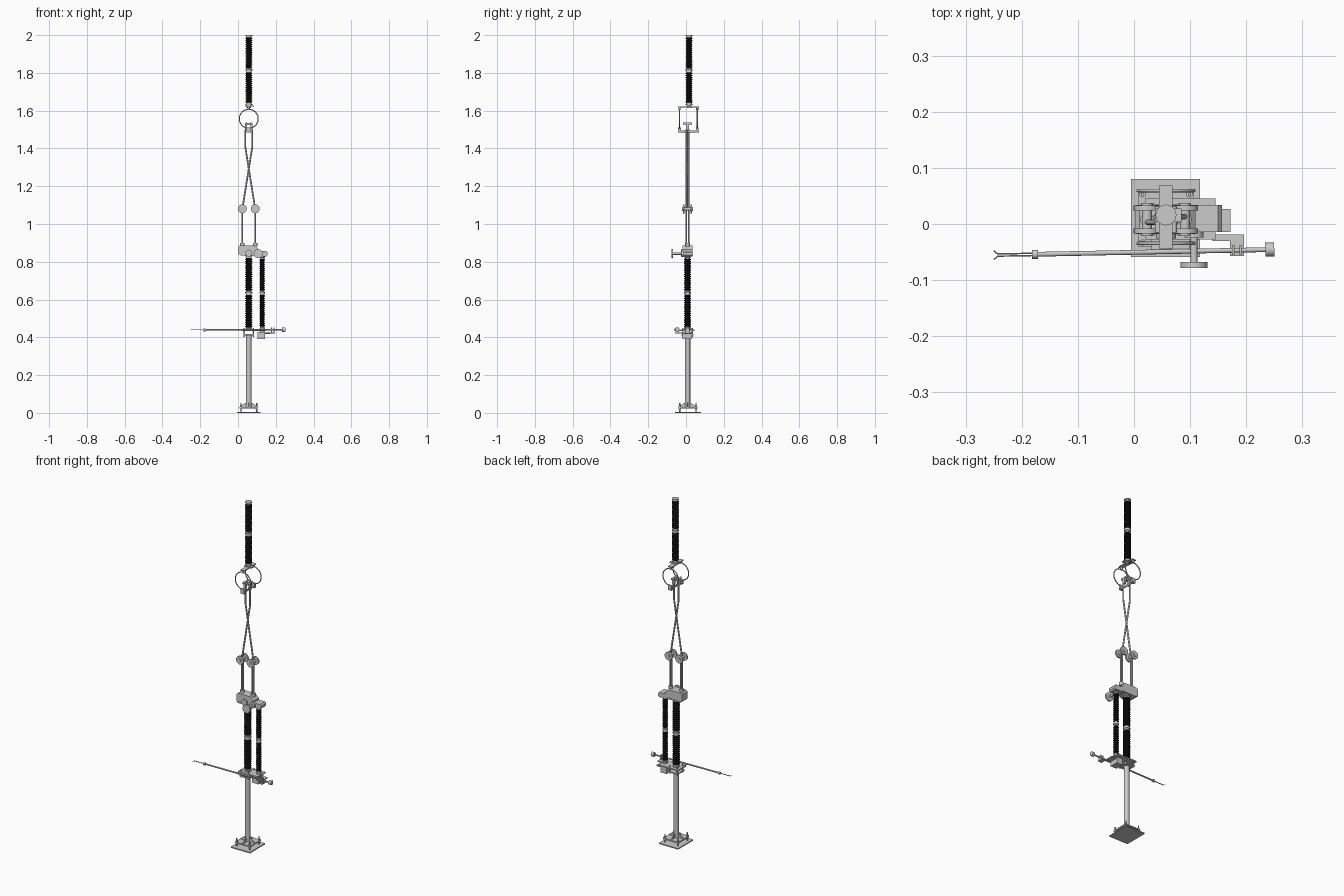
import bpy, bmesh, math
from mathutils import Vector

if "Cube" in bpy.data.objects:
    bpy.data.objects.remove(bpy.data.objects["Cube"])

CX, CY = 0.057, 0.008          # main axis of the switch
black = bpy.data.materials.new("insulator_black")
black.diffuse_color = (0.01, 0.01, 0.012, 1)
black.use_nodes = True
black.node_tree.nodes["Principled BSDF"].inputs["Base Color"].default_value = black.diffuse_color


def finish(name, bm, smooth=False, mat=None):
    bmesh.ops.recalc_face_normals(bm, faces=bm.faces)
    me = bpy.data.meshes.new(name)
    bm.to_mesh(me)
    bm.free()
    ob = bpy.data.objects.new(name, me)
    bpy.context.collection.objects.link(ob)
    if mat:
        me.materials.append(mat)
    if smooth:
        bpy.ops.object.select_all(action='DESELECT')
        ob.select_set(True)
        bpy.context.view_layer.objects.active = ob
        bpy.ops.object.shade_smooth_by_angle(angle=math.radians(35))
    return ob


def box(name, x0, x1, y0, y1, z0, z1):
    return prism(name, [(x0, z0), (x1, z0), (x1, z1), (x0, z1)], y0, y1)


def prism(name, pts, y0, y1):
    """Extrude an x-z outline along y."""
    bm = bmesh.new()
    f = bm.faces.new([bm.verts.new((x, y0, z)) for x, z in pts])
    ext = bmesh.ops.extrude_face_region(bm, geom=[f])
    vs = [g for g in ext['geom'] if isinstance(g, bmesh.types.BMVert)]
    bmesh.ops.translate(bm, vec=(0, y1 - y0, 0), verts=vs)
    return finish(name, bm)


def rod(name, a, b, r, r2=None, seg=16):
    a, b = Vector(a), Vector(b)
    bm = bmesh.new()
    bmesh.ops.create_cone(bm, cap_ends=True, segments=seg, radius1=r,
                          radius2=r if r2 is None else r2, depth=(b - a).length)
    q = (b - a).to_track_quat('Z', 'Y')
    for v in bm.verts:
        v.co = q @ v.co + (a + b) / 2
    return finish(name, bm, seg > 8)


def lathe(name, x, y, prof, seg=24, mat=None):
    bm = bmesh.new()
    vs = [bm.verts.new((r, 0, z)) for r, z in prof]
    es = [bm.edges.new(p) for p in zip(vs, vs[1:])]
    bmesh.ops.spin(bm, geom=vs + es, cent=(0, 0, 0), axis=(0, 0, 1),
                   angle=2 * math.pi, steps=seg, use_duplicate=False)
    bmesh.ops.remove_doubles(bm, verts=bm.verts, dist=1e-5)
    bmesh.ops.translate(bm, vec=(x, y, 0), verts=bm.verts)
    return finish(name, bm, True, mat)


def pipe(name, pts, r, cyclic=False):
    cu = bpy.data.curves.new(name, 'CURVE')
    cu.dimensions = '3D'
    cu.bevel_depth, cu.bevel_resolution, cu.use_fill_caps = r, 3, True
    sp = cu.splines.new('POLY')
    sp.points.add(len(pts) - 1)
    for p, c in zip(sp.points, pts):
        p.co = (*c, 1)
    sp.use_cyclic_u = cyclic
    ob = bpy.data.objects.new(name, cu)
    bpy.context.collection.objects.link(ob)
    return ob


def insulator(name, x, y, z0, z1, r):
    """Two ribbed sections with metal flanges at the ends and the middle."""
    zm, cap = (z0 + z1) / 2, 0.012
    for a, b in ((z0 + cap, zm - cap), (zm + cap, z1 - cap)):
        n = 15
        p = (b - a) / n
        prof = [(0, a)]
        for i in range(n):
            z = a + i * p
            prof += [(r * .72, z), (r, z + p * .3), (r, z + p * .5), (r * .72, z + p * .85)]
        lathe(name + "_sheds", x, y, prof + [(r * .72, b), (0, b)], mat=black)
    for z, h in ((z0, cap), (zm - cap, cap), (zm, cap), (z1 - cap, cap)):
        up = z in (z0, zm)
        k = r * 1.0
        ring = [(0, 0), (k, 0), (k, .004), (r * .8, .005), (r * .8, h), (0, h)]
        if up:
            prof = [(q, z + t) for q, t in ring]
        else:
            prof = [(q, z + h - t) for q, t in ring]
        lathe(name + "_flange", x, y, prof)


# foundation plate, anchor studs and column foot
BY = 0.01
box("base_plate", -0.005, 0.118, -0.059, 0.08, 0, 0.006)
box("column_foot", 0.008, 0.106, BY - 0.05, BY + 0.05, 0.024, 0.031)
for sx in (-1, 1):
    for sy in (-1, 1):
        x, y = CX + sx * 0.042, BY + sy * 0.043
        rod("anchor_stud", (x, y, 0.004), (x, y, 0.052), 0.003, seg=12)
        for z in (0.017, 0.031):
            rod("anchor_nut", (x, y, z), (x, y, z + 0.007), 0.006, seg=6)
# column with gussets
rod("column", (CX, CY, 0.03), (CX, CY, 0.415), 0.0145, seg=32)
for s in (-1, 1):
    prism("gusset_x", [(CX + s * .012, .03), (CX + s * .045, .03), (CX + s * .045, .035),
                       (CX + s * .012, .056)], CY - .002, CY + .002)
    g = prism("gusset_y", [(.012, .03), (.045, .03), (.045, .035), (.012, .056)], -.002, .002)
    g.rotation_euler.z = s * math.pi / 2
    g.location = (CX, CY, 0)

# column head with bolted carrier plate
box("column_head", 0.026, 0.086, -0.024, 0.04, 0.41, 0.417)
box("carrier_plate", 0.02, 0.145, -0.028, 0.045, 0.434, 0.441)
for sx in (-1, 1):
    for sy in (-1, 1):
        x, y = CX + sx * .024, CY + sy * .025
        rod("head_bolt", (x, y, .403), (x, y, .449), .0028, seg=10)
        for z in (.404, .417, .428, .441):
            rod("head_nut", (x, y, z), (x, y, z + .006), .005, seg=6)
box("drive_box", 0.103, 0.143, -0.018, 0.032, 0.392, 0.428)
rod("drive_neck", (.128, CY, .425), (.128, CY, .448), .012)
box("drive_lug", 0.143, 0.172, -0.014, 0.027, 0.418, 0.424)

# insulators
insulator("main_insulator", CX, CY, 0.441, 0.832, 0.0195)
insulator("drive_insulator", 0.128, CY, 0.446, 0.828, 0.0145)
insulator("top_insulator", CX, 0.016, 1.63, 2.0, 0.0185)

# earthing blade along the front
def blade(x):
    return Vector((x, -0.0505 + x * 0.02, 0.44))
rod("earth_blade", blade(-0.175), blade(0.24), 0.0042)
rod("blade_clamp", blade(-0.182), blade(-0.171), 0.008)
rod("blade_weight", blade(0.234), blade(0.25), 0.0125, seg=20)
for s in (-1, 1):
    o = Vector((0, s * .002, 0))
    pipe("blade_finger", [blade(-.18) + o, blade(-.243) + o, blade(-.25) + o * 4], 0.0013)
box("blade_bracket_plate", 0.14, 0.196, -0.03, -0.019, 0.419, 0.425)
box("blade_bracket_foot", 0.171, 0.196, -0.057, -0.019, 0.419, 0.425)
for x in (.175, .188):
    box("blade_bracket_cheek", x, x + .004, -0.055, -0.037, 0.424, 0.452)
box("blade_support", 0.03, 0.1, -0.05, -0.026, 0.434, 0.438)

# upper gearbox with hand wheel style contact
prism("gear_housing", [(.003, .838), (.003, .88), (.01, .887), (.088, .887), (.11, .866),
                       (.11, .838)], -.018, .034)
box("housing_flange", 0.012, 0.102, -0.02, 0.036, 0.832, 0.839)
prism("drive_head", [(.1, .828), (.15, .828), (.157, .835), (.157, .848), (.15, .856),
                     (.1, .856)], -.014, .034)
rod("earth_contact_stem", (.107, -.012, .843), (.107, -.07, .843), .006)
rod("earth_contact_disc", (.107, -.068, .843), (.107, -.078, .843), .024, seg=32)
rod("earth_contact_collar", (.107, -.012, .843), (.107, -.024, .843), .017, seg=24)
rod("crank_disc", (CX, -.018, .846), (CX, -.026, .846), .018, seg=24)

# scissor arms, elbows and gripping heads
for s in (-1, 1):
    x = CX + s * .034
    for dy in (-.006, .006):
        rod("lower_arm", (x, CY + dy, .86), (x, CY + dy, 1.08), .0045)
    rod("arm_socket", (x, CY, .88), (x, CY, .9), .012)
    rod("elbow_axle", (x, CY - .024, 1.08), (x, CY + .024, 1.08), .009)
    for t in (-1, 1):
        rod("elbow_disc", (x, CY + t * .016, 1.08), (x, CY + t * .025, 1.08), .0235, seg=32)
        rod("elbow_cap", (x, CY + t * .024, 1.08), (x, CY + t * .029, 1.08), .010)
    oy = CY + s * .005
    pipe("upper_arm", [(x, oy, 1.08), (CX - s * .018, oy, 1.405),
                       (CX - s * .018, oy, 1.5)], .0048)
    xa, xb = sorted((CX + s * .009, CX + s * .021))
    box("grip_head", xa, xb, CY - .008, CY + .008, 1.495, 1.53)
    rod("grip_bar", (CX + s * .014, CY - .023, 1.532), (CX + s * .014, CY + .023, 1.532), .0055)
box("grip_link", CX - .015, CX + .015, CY - .004, CY + .004, 1.524, 1.534)

# hanging frame: cross plate, two rings and the fixed contact bar
RY = 0.0125
box("hanger_plate", CX - .012, CX + .012, RY - .056, RY + .056, 1.617, 1.623)
rod("hanger_stud", (CX, .016, 1.615), (CX, .016, 1.634), .012)
box("hanger_clamp", CX - .02, CX + .028, .004, .028, 1.622, 1.628)
R, ZC = 0.05, 1.557
for s in (-1, 1):
    y = RY + s * .047
    pts = [(CX + R * math.cos(i * math.pi / 24), y, ZC + R * math.sin(i * math.pi / 24))
           for i in range(48)]
    pipe("hanger_ring", pts, .003, True)
    rod("ring_lug", (CX, y, 1.604), (CX, y, 1.62), .006)
    box("ring_clamp", CX - .011, CX + .011, y - .007, y + .007, 1.484, 1.511)
rod("fixed_contact_bar", (CX, RY - .056, 1.49), (CX, RY + .056, 1.49), .0055)
